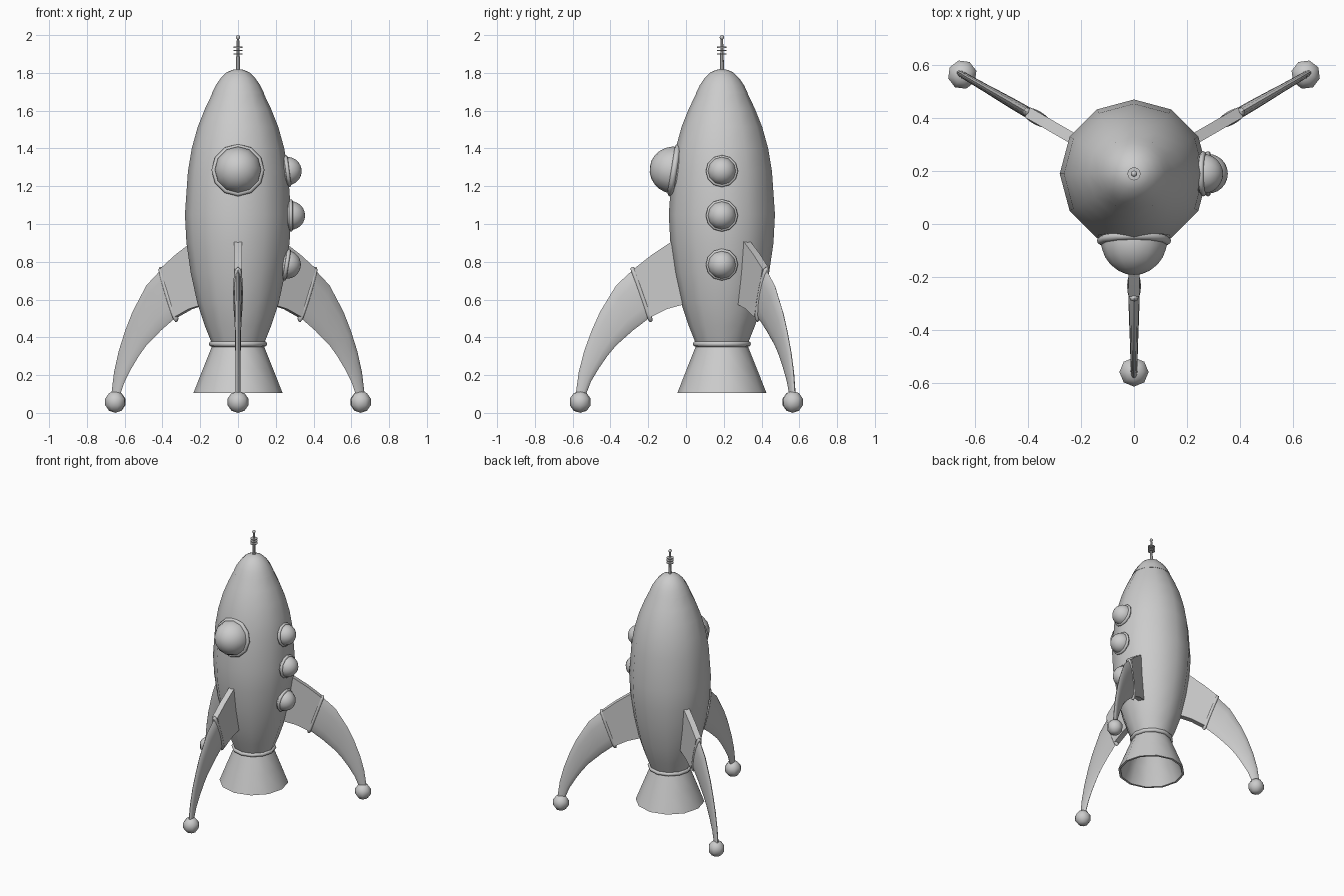
import bpy, bmesh
from math import sin, cos, pi, radians
from mathutils import Matrix, Vector

if "Cube" in bpy.data.objects:
    bpy.data.objects.remove(bpy.data.objects["Cube"])

AXIS = Matrix.Translation((0, 0.19, 0))


def finish(name, bm, angle=40):
    bmesh.ops.remove_doubles(bm, verts=bm.verts, dist=1e-5)
    bmesh.ops.recalc_face_normals(bm, faces=bm.faces)
    me = bpy.data.meshes.new(name)
    bm.to_mesh(me)
    bm.free()
    ob = bpy.data.objects.new(name, me)
    bpy.context.collection.objects.link(ob)
    smooth(ob, angle)
    return ob


def smooth(ob, angle=40):
    bpy.ops.object.select_all(action='DESELECT')
    ob.select_set(True)
    bpy.context.view_layer.objects.active = ob
    bpy.ops.object.shade_smooth_by_angle(angle=radians(angle))


def loft(name, rings, closed=False, caps=True, angle=40):
    """Skin a list of point loops."""
    bm = bmesh.new()
    vs = [[bm.verts.new(p) for p in r] for r in rings]
    n = len(vs[0])
    pairs = list(zip(vs, vs[1:])) + ([(vs[-1], vs[0])] if closed else [])
    for a, b in pairs:
        for i in range(n):
            j = (i + 1) % n
            bm.faces.new((a[i], a[j], b[j], b[i]))
    if caps and not closed:
        bm.faces.new(vs[0])
        bm.faces.new(vs[-1])
    return finish(name, bm, angle)


def revolve(name, profile, m=AXIS, n=12, closed=False, angle=40):
    """Spin (radius, z) points about local z."""
    rings = [[m @ Vector((max(r, 1e-7) * cos(2 * pi * i / n), max(r, 1e-7) * sin(2 * pi * i / n), z))
              for i in range(n)] for r, z in profile]
    return loft(name, rings, closed, False, angle)


def ring(name, radius, z, tube, m=AXIS, n=12, k=8):
    prof = [(radius + tube * cos(2 * pi * i / k), z + tube * sin(2 * pi * i / k)) for i in range(k)]
    return revolve(name, prof, m, n, True, 60)


def arc(r, z, a0, a1, steps):
    return [(r * cos(a0 + (a1 - a0) * i / steps), z + r * sin(a0 + (a1 - a0) * i / steps))
            for i in range(steps + 1)]


# Hull and nose cap
revolve("hull", [(0, 0.36), (0.135, 0.36), (0.175, 0.46), (0.215, 0.58), (0.25, 0.74), (0.273, 0.9),
                 (0.281, 1.05), (0.265, 1.28), (0.245, 1.4), (0.213, 1.515), (0.175, 1.61),
                 (0.134, 1.695), (0, 1.695)])
revolve("nose_cap", [(0, 1.692), (0.138, 1.692), (0.134, 1.70), (0.117, 1.735), (0.093, 1.77),
                     (0.06, 1.803), (0.03, 1.816), (0, 1.82)])

# Antenna
revolve("antenna_mast", [(0, 1.80), (0.012, 1.80), (0.006, 1.99), (0, 1.99)], n=8)
revolve("antenna_tip", arc(0.012, 1.988, -pi / 2, pi / 2, 6), n=8, angle=60)
for i, z in enumerate((1.90, 1.918, 1.936)):
    revolve(f"antenna_disc_{i}", [(0, z - 0.003), (0.025, z - 0.003), (0.025, z + 0.003), (0, z + 0.003)])

# Engine nozzle with hollow inside
revolve("nozzle", [(0, 0.36), (0.135, 0.36), (0.185, 0.235), (0.236, 0.105), (0.22, 0.105),
                   (0.17, 0.235), (0.12, 0.345), (0, 0.345)])
ring("nozzle_collar", 0.139, 0.365, 0.015)


# Domed windows set along the hull normal
def window(name, pos, normal, r, depth):
    q = Vector(normal).to_track_quat('Z', 'Y').to_matrix().to_4x4()
    m = Matrix.Translation(pos) @ q
    s = depth / r
    revolve(name + "_dome", [(a, z * s) for a, z in arc(r, 0, -0.3, pi / 2, 7)], m, 12, angle=60)
    ring(name + "_rim", r, 0, r * 0.1 + 0.003, m)


window("front_window", (0, -0.063, 1.285), (0, -1, 0.16), 0.125, 0.13)
for i, (x, z, tilt) in enumerate(((0.262, 1.28, 0.13), (0.28, 1.045, 0), (0.258, 0.785, -0.16))):
    window(f"side_window_{i}", (x, 0.19, z), (1, 0, tilt), 0.075, 0.075)

# Leg sections: upper (d, z), lower (d, z), half thickness
ROOT = [((0.25, 0.918), (0.18, 0.58), 0.021), ((0.37, 0.838), (0.29, 0.55), 0.021),
        ((0.465, 0.763), (0.378, 0.507), 0.021)]
SHIN = [((0.465, 0.763), (0.378, 0.507), 0.021), ((0.56, 0.675), (0.47, 0.437), 0.02),
        ((0.645, 0.535), (0.56, 0.357), 0.017), ((0.69, 0.435), (0.605, 0.303), 0.015),
        ((0.73, 0.325), (0.65, 0.238), 0.014), ((0.758, 0.215), (0.692, 0.168), 0.013),
        ((0.775, 0.09), (0.727, 0.08), 0.013)]


def oval(m, up, lo, t, n=12, grow=0.0):
    u, l = Vector((up[0], 0, up[1])), Vector((lo[0], 0, lo[1]))
    c, h = (u + l) / 2, (u - l) / 2
    h = h * (1 + grow / h.length)
    return [m @ (c + h * cos(2 * pi * i / n) + Vector((0, t + grow, 0)) * sin(2 * pi * i / n))
            for i in range(n)]


def band(name, pts, depth):
    cu = bpy.data.curves.new(name, 'CURVE')
    cu.dimensions = '3D'
    cu.bevel_depth = depth
    cu.bevel_resolution = 2
    sp = cu.splines.new('POLY')
    sp.points.add(len(pts) - 1)
    for p, co in zip(sp.points, pts):
        p.co = (*co, 1)
    sp.use_cyclic_u = True
    ob = bpy.data.objects.new(name, cu)
    bpy.context.collection.objects.link(ob)
    bpy.ops.object.select_all(action='DESELECT')
    ob.select_set(True)
    bpy.context.view_layer.objects.active = ob
    bpy.ops.object.convert(target='MESH')
    smooth(bpy.context.object, 60)


# Three legs: flat root, curved tapering shin, band and ball foot
for name, a in (("front", -90), ("right", 30), ("left", 150)):
    m = AXIS @ Matrix.Rotation(radians(a), 4, 'Z')
    loft(name + "_leg_root", [[m @ Vector((p[0], s * t, p[1])) for p, s in
                               ((u, -1), (u, 1), (l, 1), (l, -1))] for u, l, t in ROOT])
    loft(name + "_leg_shin", [oval(m, *s) for s in SHIN], angle=60)
    band(name + "_leg_band", oval(m, (0.472, 0.762), (0.378, 0.493), 0.014, 20), 0.012)
    revolve(name + "_foot", arc(0.058, 0.058, -pi / 2, pi / 2, 5),
            m @ Matrix.Translation((0.75, 0, 0)), 8, angle=60)
